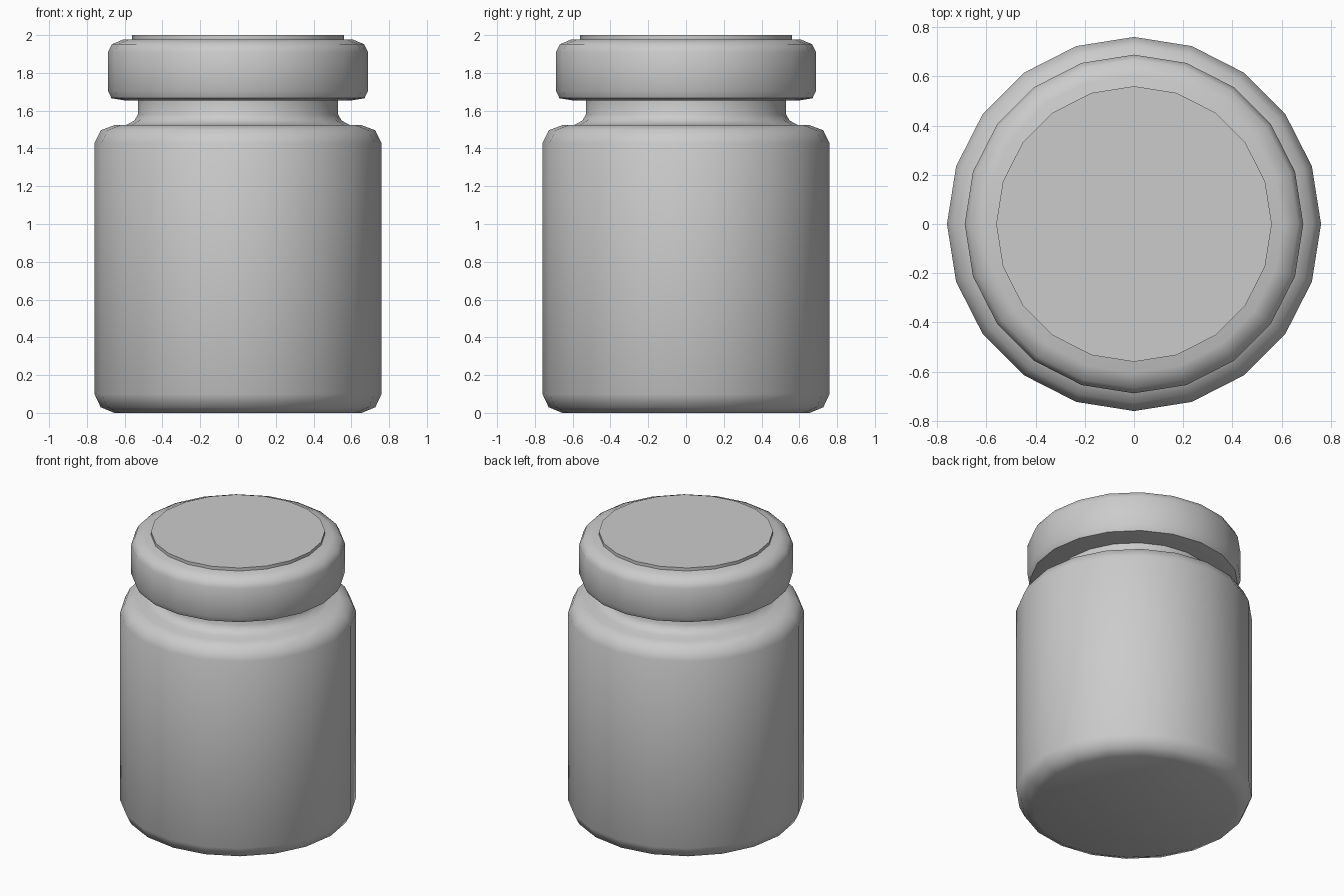
import bpy, bmesh, math

cube = bpy.data.objects.get("Cube")
if cube:
    bpy.data.objects.remove(cube, do_unlink=True)

SIDES = 20

# One plain grey for the whole jar
grey = bpy.data.materials.new("light_grey")
grey.use_nodes = True
colour = (0.6, 0.6, 0.6, 1.0)
grey.diffuse_color = colour
grey.node_tree.nodes["Principled BSDF"].inputs["Base Color"].default_value = colour


def lathe(name, profile):
    """Turn a (radius, height) profile around z and close both ends."""
    bm = bmesh.new()
    rings = []
    for r, z in profile:
        ring = []
        for i in range(SIDES):
            a = math.tau * i / SIDES
            ring.append(bm.verts.new((r * math.cos(a), r * math.sin(a), z)))
        rings.append(ring)
    for low, high in zip(rings, rings[1:]):
        for i in range(SIDES):
            j = (i + 1) % SIDES
            bm.faces.new((low[i], low[j], high[j], high[i]))
    bm.faces.new(rings[0][::-1])
    bm.faces.new(rings[-1])
    mesh = bpy.data.meshes.new(name)
    bm.to_mesh(mesh)
    bm.free()
    mesh.materials.append(grey)
    obj = bpy.data.objects.new(name, mesh)
    bpy.context.collection.objects.link(obj)
    bpy.ops.object.select_all(action="DESELECT")
    obj.select_set(True)
    bpy.context.view_layer.objects.active = obj
    bpy.ops.object.shade_smooth_by_angle(angle=math.radians(50))
    return obj


# Body with rounded foot and shoulder, flowing into the neck
lathe("jar_body", [
    (0.655, 0), (0.727, 0.03), (0.76, 0.1),
    (0.76, 1.427), (0.727, 1.496), (0.655, 1.523),
    (0.59, 1.525), (0.548, 1.548), (0.53, 1.58), (0.53, 1.66),
])

# Lid with rounded rims
lathe("lid", [
    (0.605, 1.655), (0.67, 1.666), (0.688, 1.705),
    (0.688, 1.91), (0.667, 1.952), (0.605, 1.978),
])

# Thin raised disc on the lid
lathe("lid_disc", [(0.56, 1.97), (0.56, 2.0)])
